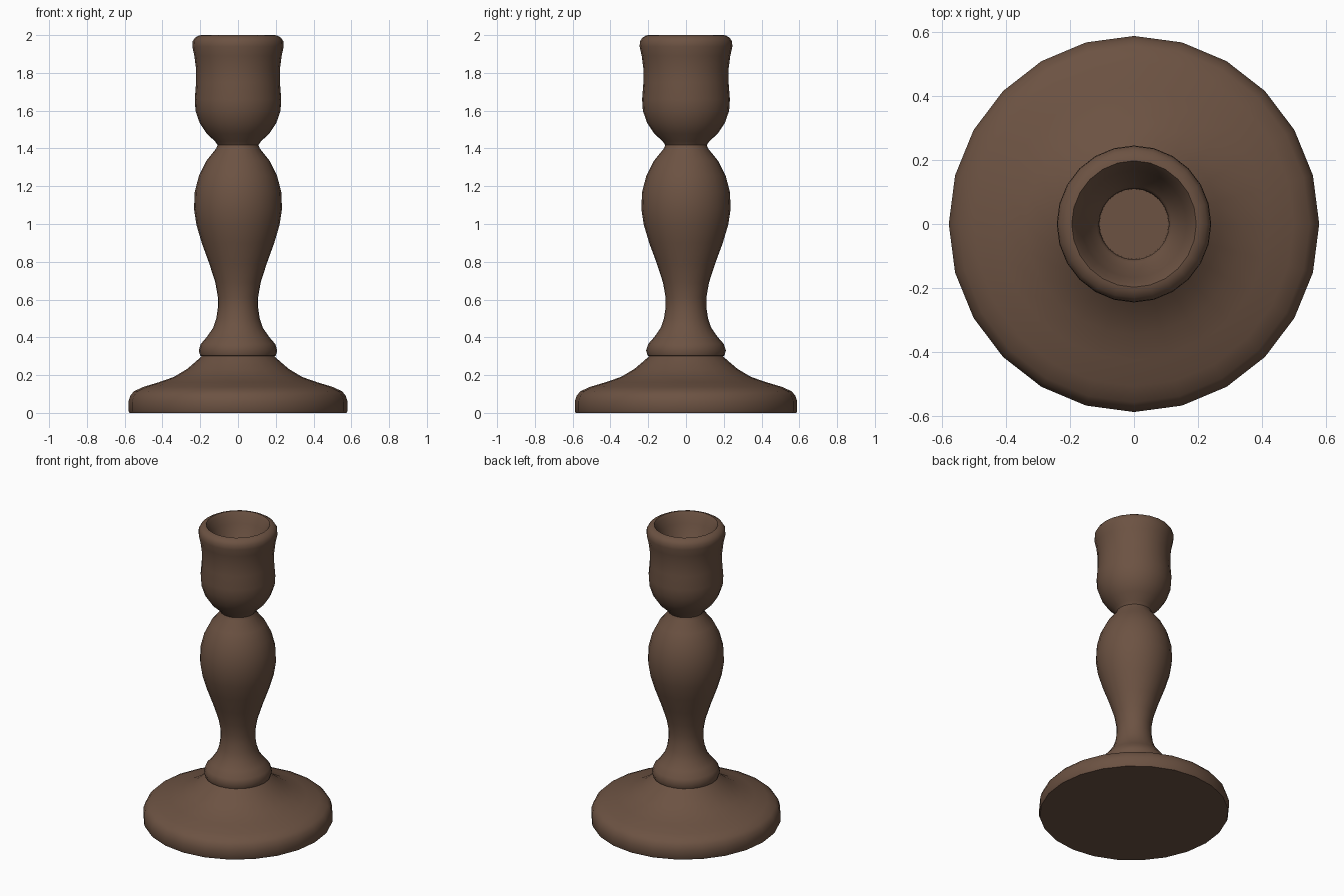
import bpy, bmesh, math

if "Cube" in bpy.data.objects:
    bpy.data.objects.remove(bpy.data.objects["Cube"])

SIDES = 24
WOOD = (0.15, 0.085, 0.055, 1)

wood = bpy.data.materials.new("brown wood")
wood.use_nodes = True
wood.diffuse_color = WOOD
wood.node_tree.nodes["Principled BSDF"].inputs["Base Color"].default_value = WOOD


def turned(name, profile):
    """Lathe a (radius, height) profile, closing it where the radius is zero."""
    bm = bmesh.new()
    rings = []
    for r, z in profile:
        if r == 0:
            rings.append([bm.verts.new((0, 0, z))] * SIDES)
            continue
        ring = []
        for i in range(SIDES):
            a = math.tau * i / SIDES
            ring.append(bm.verts.new((r * math.cos(a), r * 1.015 * math.sin(a), z)))
        rings.append(ring)
    for low, high in zip(rings, rings[1:]):
        for i in range(SIDES):
            j = (i + 1) % SIDES
            corners = list(dict.fromkeys((low[i], low[j], high[j], high[i])))
            bm.faces.new(corners)
    bmesh.ops.recalc_face_normals(bm, faces=bm.faces)
    mesh = bpy.data.meshes.new(name)
    bm.to_mesh(mesh)
    bm.free()
    mesh.materials.append(wood)
    obj = bpy.data.objects.new(name, mesh)
    bpy.context.collection.objects.link(obj)
    bpy.ops.object.select_all(action="DESELECT")
    obj.select_set(True)
    bpy.context.view_layer.objects.active = obj
    bpy.ops.object.shade_smooth_by_angle(angle=math.radians(42))
    return obj


# Wide foot sweeping up to the collar, with a flat underside
foot = [(0, 0), (.575, 0), (.58, .01), (.58, .06), (.57, .092), (.55, .115),
        (.5, .138), (.42, .162), (.34, .19), (.27, .232), (.22, .275), (.192, .3)]

# Rounded collar, slim neck and swelling stem
stem = [(.2, .303), (.208, .33), (.197, .365), (.165, .402), (.132, .45),
        (.115, .5), (.106, .56), (.106, .61), (.12, .69), (.152, .79),
        (.192, .9), (.22, .995), (.233, 1.08), (.229, 1.17), (.207, 1.255),
        (.167, 1.335), (.115, 1.4), (.108, 1.418)]

# Candle cup with a flared, rolled lip
cup = [(.122, 1.438), (.165, 1.478), (.203, 1.535), (.225, 1.6), (.229, 1.66),
       (.222, 1.75), (.222, 1.82), (.231, 1.89), (.242, 1.94), (.24, 1.967),
       (.228, 1.986), (.208, 1.998), (.195, 2)]

# Inside of the cup: funnel, then a straight candle socket
socket = [(.182, 1.98), (.165, 1.93), (.14, 1.87), (.118, 1.83), (.11, 1.82),
          (.108, 1.62), (0, 1.62)]

turned("candlestick", foot + stem + cup + socket)
